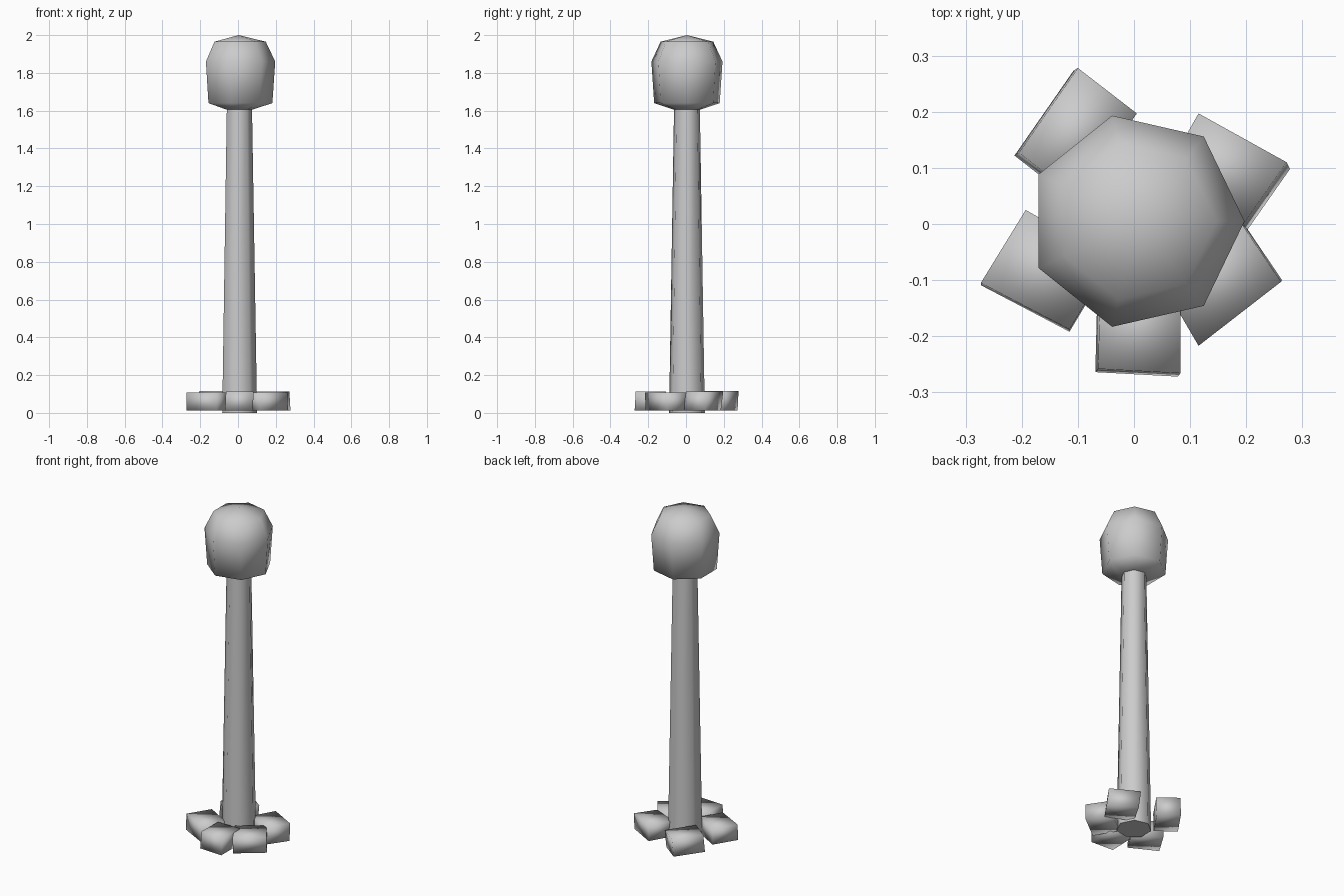
import bpy, bmesh, math
from mathutils import Vector

cube = bpy.data.objects.get("Cube")
if cube:
    bpy.data.objects.remove(cube, do_unlink=True)

# One plain grey for every part
grey = bpy.data.materials.new("plain_grey")
grey.use_nodes = True
colour = (0.6, 0.6, 0.6, 1)
grey.diffuse_color = colour
grey.node_tree.nodes["Principled BSDF"].inputs["Base Color"].default_value = colour

SIDES = 7
CENTRE = Vector((0.004, 0.005, 0))


def finish(name, bm):
    bmesh.ops.recalc_face_normals(bm, faces=bm.faces)
    for face in bm.faces:
        face.smooth = True
    mesh = bpy.data.meshes.new(name)
    bm.to_mesh(mesh)
    bm.free()
    mesh.materials.append(grey)
    obj = bpy.data.objects.new(name, mesh)
    bpy.context.collection.objects.link(obj)
    return obj


def turned(name, profile):
    """Seven-sided turned solid from (radius, height) pairs, closed at both ends."""
    bm = bmesh.new()
    rings = []
    for radius, z in profile:
        count = SIDES if radius else 1
        rings.append([bm.verts.new(CENTRE + Vector((
            radius * math.cos(math.tau * i / SIDES),
            radius * math.sin(math.tau * i / SIDES), z))) for i in range(count)])
    for low, high in zip(rings, rings[1:]):
        for i in range(SIDES):
            j = (i + 1) % SIDES
            if len(high) == 1:
                bm.faces.new((low[i], low[j], high[0]))
            else:
                bm.faces.new((low[i], low[j], high[j], high[i]))
    for ring in (rings[0], rings[-1]):
        if len(ring) > 1:
            bm.faces.new(ring)
    return finish(name, bm)


def stone(name, corners, top, shift):
    """Rough block: four top corners, with its underside slightly shifted."""
    bm = bmesh.new()
    upper = [bm.verts.new((x, y, top)) for x, y in corners]
    lower = [bm.verts.new((x + shift[0], y + shift[1], 0.012)) for x, y in corners]
    bm.faces.new(upper)
    bm.faces.new(lower[::-1])
    for i in range(4):
        j = (i + 1) % 4
        bm.faces.new((upper[i], lower[i], lower[j], upper[j]))
    return finish(name, bm)


# Tapered post
post = turned("post", [(0.097, 0), (0.07, 1.62)])
for edge in post.data.edges:
    a, b = (post.data.vertices[v].co.z for v in edge.vertices)
    edge.use_edge_sharp = abs(a - b) < 0.01

# Rounded knob on the post
turned("knob", [(0.07, 1.605), (0.178, 1.64), (0.193, 1.86), (0.143, 1.965), (0, 2.0)])

# Ring of loose blocks round the foot
stone("back_right_block", [(-0.10, 0.278), (-0.205, 0.127), (-0.10, 0.045), (0.005, 0.197)],
      0.115, (-0.008, -0.005))
stone("back_left_block", [(0.115, 0.197), (0.04, 0.065), (0.195, 0.0), (0.272, 0.11)],
      0.112, (0.006, -0.012))
stone("front_right_block", [(-0.193, 0.025), (-0.273, -0.105), (-0.115, -0.188), (-0.04, -0.063)],
      0.107, (0.0, -0.004))
stone("front_left_block", [(0.115, -0.217), (0.262, -0.103), (0.175, 0.025), (0.035, -0.08)],
      0.107, (0.002, 0.003))
stone("front_block", [(-0.064, -0.258), (0.083, -0.266), (0.083, -0.105), (-0.06, -0.105)],
      0.114, (-0.005, -0.006))
